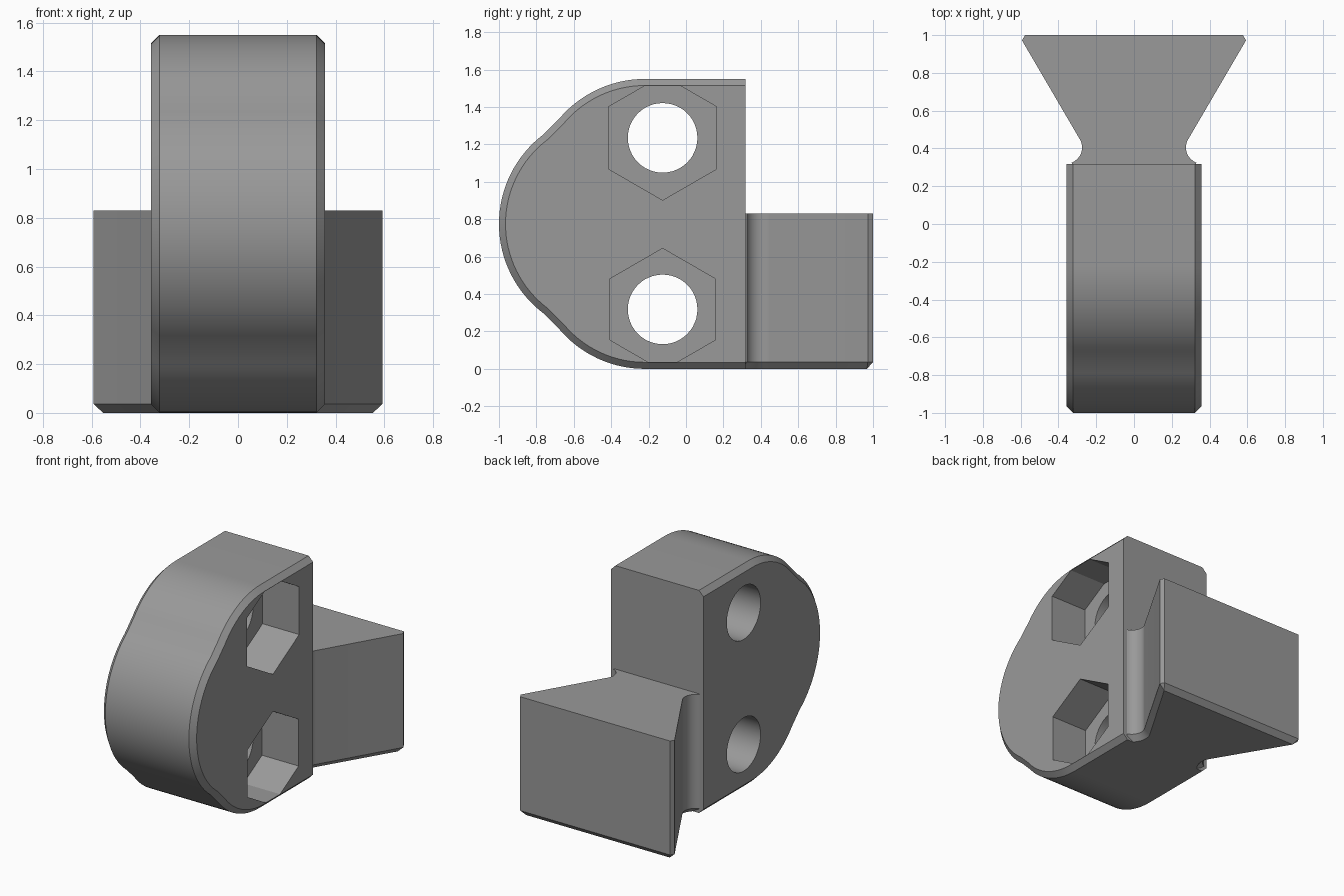
import bpy, bmesh
from math import cos, sin, radians
from mathutils import Vector

if "Cube" in bpy.data.objects:
    bpy.data.objects.remove(bpy.data.objects["Cube"])

grey = bpy.data.materials.new("plain grey")
grey.diffuse_color = (0.32, 0.32, 0.32, 1)
grey.use_nodes = True
grey.node_tree.nodes["Principled BSDF"].inputs["Base Color"].default_value = grey.diffuse_color


def arc(cx, cy, r, a0, a1, n):
    """Points along an arc, angles in degrees."""
    angles = [radians(a0 + (a1 - a0) * i / n) for i in range(n + 1)]
    return [(cx + r * cos(a), cy + r * sin(a)) for a in angles]


def inset(poly, d):
    """Mitred inward offset of a counter-clockwise outline."""
    out = []
    for i, p in enumerate(poly):
        p, a, b = Vector(p), Vector(poly[i - 1]), Vector(poly[(i + 1) % len(poly)])
        e1, e2 = (p - a).normalized(), (b - p).normalized()
        n1, n2 = Vector((-e1.y, e1.x)), Vector((-e2.y, e2.x))
        out.append(tuple(p + (n1 + n2) * d / (1 + n1.dot(n2))))
    return out


def loft(name, rings, along_x):
    """Solid through stacked (outline, position) rings along x or z."""
    bm = bmesh.new()
    loops = []
    for poly, h in rings:
        loops.append([bm.verts.new((h, u, v) if along_x else (u, v, h)) for u, v in poly])
    n = len(loops[0])
    for lo, hi in zip(loops, loops[1:]):
        for i in range(n):
            j = (i + 1) % n
            bm.faces.new((lo[i], lo[j], hi[j], hi[i]))
    bm.faces.new(loops[0][::-1])
    bm.faces.new(loops[-1])
    bmesh.ops.remove_doubles(bm, verts=bm.verts[:], dist=1e-4)
    bmesh.ops.recalc_face_normals(bm, faces=bm.faces[:])
    mesh = bpy.data.meshes.new(name)
    bm.to_mesh(mesh)
    bm.free()
    mesh.materials.append(grey)
    ob = bpy.data.objects.new(name, mesh)
    bpy.context.scene.collection.objects.link(ob)
    return ob


def volume(mesh):
    bm = bmesh.new()
    bm.from_mesh(mesh)
    v = bm.calc_volume()
    bm.free()
    return v


def cut(target, tool):
    """Subtract the tool, keeping only a sound result, then discard it."""
    before = volume(target.data)
    mod = target.modifiers.new("cut", 'BOOLEAN')
    mod.operation, mod.object = 'DIFFERENCE', tool
    result = None
    for solver in ('EXACT', 'MANIFOLD', 'FLOAT'):
        mod.solver = solver
        bpy.context.view_layer.update()
        deps = bpy.context.evaluated_depsgraph_get()
        mesh = bpy.data.meshes.new_from_object(target.evaluated_get(deps))
        if len(mesh.polygons) and 0.5 * before < volume(mesh) < before - 1e-4:
            result = mesh
            break
    target.modifiers.remove(mod)
    if result:
        target.data = result
    bpy.data.objects.remove(tool)


# Rounded body: side outline, symmetric about mid height, chamfered rims
BACK, TOP, HALF, BEV = 0.317, 1.55, 0.357, 0.035
upper = [(BACK, TOP)] + arc(-0.22, 0.95, 0.6, 90, 140, 14) + arc(-0.4, 0.775, 0.6, 127, 180, 16)
outline = upper + [(y, TOP - z) for y, z in upper[-2::-1]]
rim = [(BACK if y > 0.2 else y, z) for y, z in inset(outline, BEV)]
body = loft("clamp_body", [(rim, -HALF), (outline, -HALF + BEV),
                           (outline, HALF - BEV), (rim, HALF)], True)

# Bolt holes right through, with hexagonal nut pockets on the right side
for z, r in ((0.318, 0.326), (1.235, 0.333)):
    hole = arc(-0.125, z, 0.186, 0, 352.5, 47)
    cut(body, loft("hole_cutter", [(hole, -1), (hole, 1)], True))
    # pocket tip is cut off just inside the rim chamfer
    limit = BEV + 0.002
    pts = []
    for y, h in arc(-0.125, z, r, -90, 210, 5):
        over = max(limit - h, h - (TOP - limit))
        if over > 0:
            s = 1 if h < z else -1
            w = over * 3 ** 0.5
            pts += [(y - s * w, h + s * over), (y + s * w, h + s * over)]
        else:
            pts.append((y, h))
    cut(body, loft("pocket_cutter", [(pts, 0.075), (pts, 1)], True))

# Dovetail block with round relief grooves and a chamfered foot
side = [(0.3, 0.27)] + arc(0.36, 0.405, 0.085, 250, 150, 16) + [(0.593, 0.972), (0.577, 1.0)]
plan = side + [(-x, y) for x, y in side[::-1]]
foot = inset(plan, 0.037)
k = len(side)
for a, b in ((k - 2, k - 1), (k, k + 1)):  # outer corners meet in one point
    foot[a] = foot[b] = tuple((Vector(foot[a]) + Vector(foot[b])) / 2)
dovetail = loft("dovetail", [(foot, 0), (plan, 0.037), (plan, 0.83)], False)

# Smooth curves, sharp edges
for ob in (body, dovetail):
    ob.data.shade_smooth()
    ob.data.set_sharp_from_angle(angle=radians(25))
    ob.data.update()
